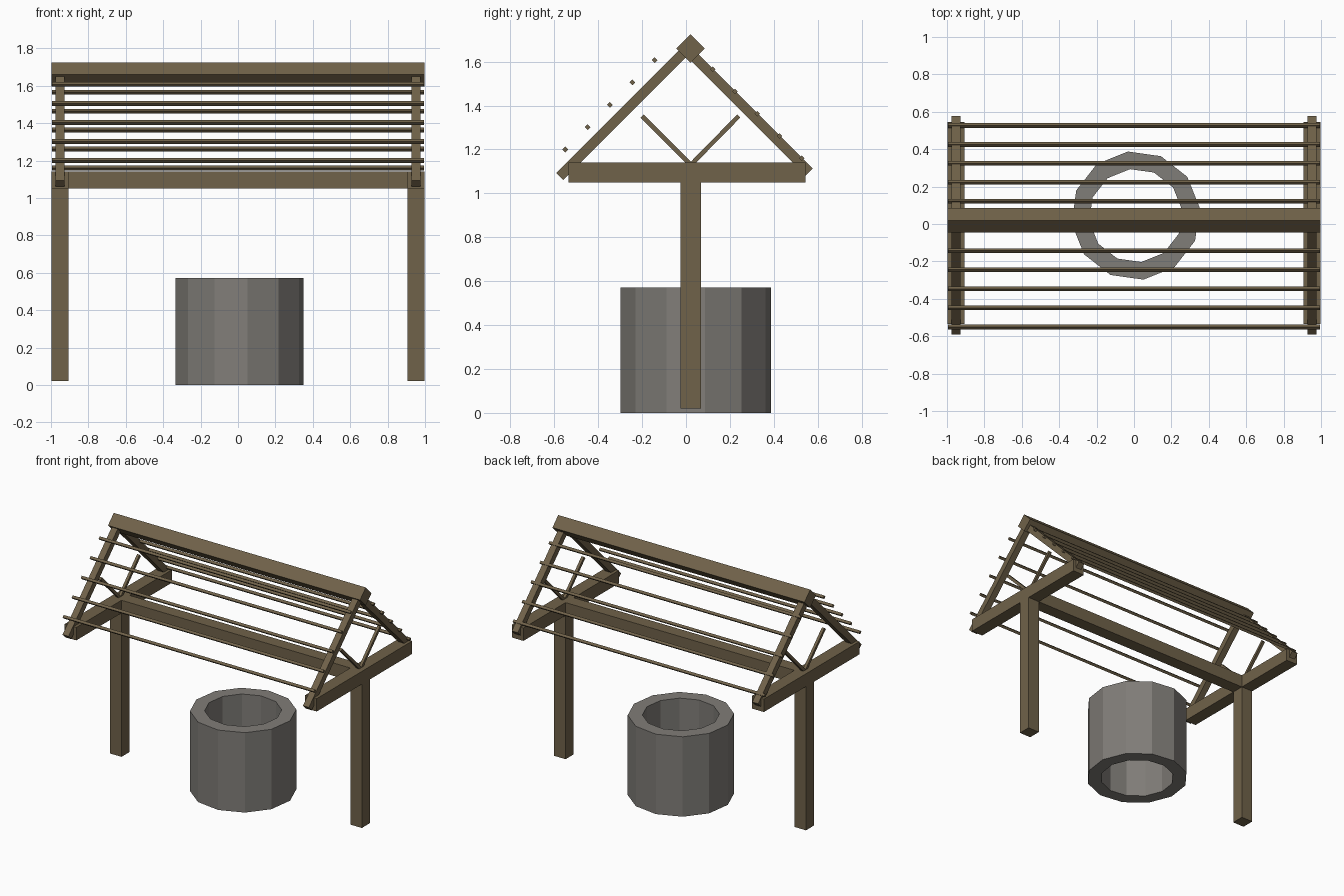
import bpy, bmesh, math
from mathutils import Matrix, Vector

if "Cube" in bpy.data.objects:
    bpy.data.objects.remove(bpy.data.objects["Cube"])


def material(name, colour):
    m = bpy.data.materials.new(name)
    m.diffuse_color = (*colour, 1)
    m.use_nodes = True
    m.node_tree.nodes["Principled BSDF"].inputs["Base Color"].default_value = m.diffuse_color
    return m


WOOD = material("weathered_wood", (0.162, 0.122, 0.067))
STONE = material("grey_stone", (0.216, 0.205, 0.188))
MID_Y = 0.022      # centre plane of the frame
END_X = 0.952      # centre of each end frame
T = 0.092          # heavy timber thickness


def add(name, bm, mat):
    bmesh.ops.recalc_face_normals(bm, faces=bm.faces)
    me = bpy.data.meshes.new(name)
    bm.to_mesh(me)
    bm.free()
    me.materials.append(mat)
    ob = bpy.data.objects.new(name, me)
    bpy.context.collection.objects.link(ob)
    return ob


def timber(name, centre, size, tilt=0.0):
    """Box timber, tilted about the x axis."""
    bm = bmesh.new()
    mat = (Matrix.Translation(centre) @ Matrix.Rotation(tilt, 4, 'X')
           @ Matrix.Diagonal((*size, 1)))
    bmesh.ops.create_cube(bm, size=1, matrix=mat)
    return add(name, bm, WOOD)


def strut(name, x, a, b, width, depth):
    """Timber running between two (y, z) points at a given x."""
    a, b = Vector(a), Vector(b)
    d, c = b - a, (a + b) / 2
    return timber(name, (x, c.x, c.y), (width, d.length, depth),
                  math.atan2(d.y, d.x))


# End frames: post, cross beam, rafters and braces
for side, sx in (("left", -1), ("right", 1)):
    x = sx * END_X
    timber(f"post_{side}", (x, MID_Y, 0.535), (T, T, 1.03))
    timber(f"cross_beam_{side}", (x, 0.005, 1.095), (T, 1.08, T))
    strut(f"front_rafter_{side}", x, (-0.575, 1.077), (-0.012, 1.64), 0.047, 0.046)
    strut(f"back_rafter_{side}", x, (0.561, 1.098), (0.02, 1.639), 0.047, 0.046)
    strut(f"front_brace_{side}", x, (MID_Y, 1.13), (-0.2, 1.352), 0.02, 0.02)
    strut(f"back_brace_{side}", x, (MID_Y, 1.13), (0.24, 1.352), 0.02, 0.02)

# Long beams
timber("tie_beam", (0, MID_Y, 1.095), (2 * END_X - T, T, T))
timber("ridge_beam", (0, 0.02, 1.66), (1.996, T, T), math.pi / 4)

# Roof battens, front set raised off the rafters and back set let into them
for i in range(5):
    y = -0.55 + 0.1018 * i
    timber(f"front_batten_{i + 1}", (0, y, 1.75 + y), (1.99, 0.018, 0.018), math.pi / 4)
    y = 0.527 - 0.1013 * i
    timber(f"back_batten_{i + 1}", (0, y, 1.687 - y), (1.99, 0.018, 0.018), math.pi / 4)

# Well wall: twelve-sided open ring
N, H = 12, 0.572
bm = bmesh.new()
rings = []
for r, z in ((0.345, 0), (0.345, H), (0.25, H), (0.25, 0)):
    rings.append([bm.verts.new((0.009 + r * math.cos(a), 0.045 + r * math.sin(a), z))
                  for a in (math.radians(7 + 360 * k / N) for k in range(N))])
for j in range(4):
    p, q = rings[j], rings[(j + 1) % 4]
    for k in range(N):
        n = (k + 1) % N
        bm.faces.new((p[k], p[n], q[n], q[k]))
add("well_wall", bm, STONE)
